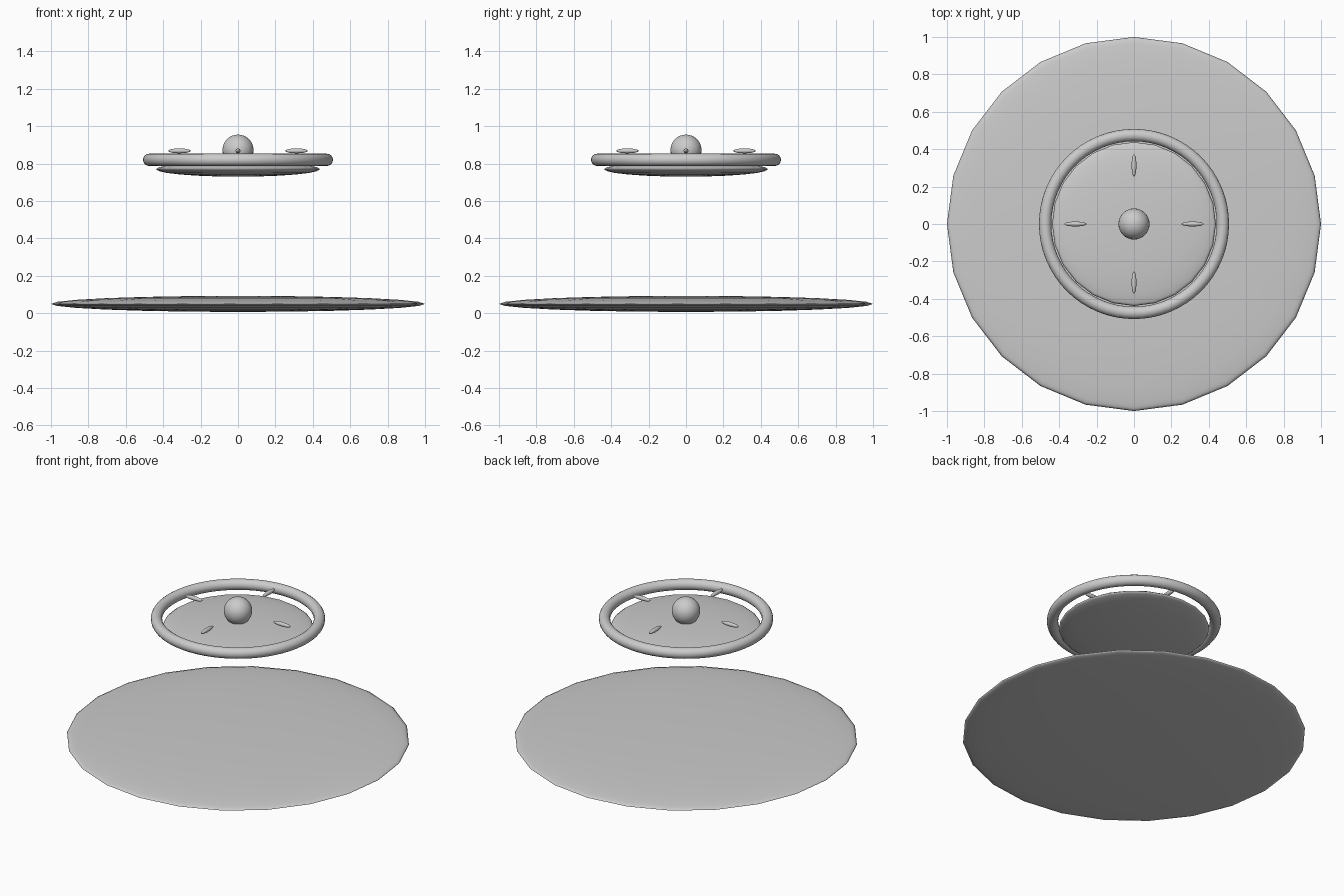
import bpy
from math import pi, cos, sin

if "Cube" in bpy.data.objects:
    bpy.data.objects.remove(bpy.data.objects["Cube"])


def ellipsoid(name, loc, scale, segs=24, rings=12, rot=0):
    bpy.ops.mesh.primitive_uv_sphere_add(segments=segs, ring_count=rings, radius=1,
                                         location=loc, rotation=(0, 0, rot))
    o = bpy.context.object
    o.name = name
    o.scale = scale
    bpy.ops.object.shade_smooth()
    return o


# Wide lens-shaped base and smaller floating dish
ellipsoid("base_disc", (0, 0, 0.05), (1, 1, 0.043))
ellipsoid("upper_dish", (0, 0, 0.77), (0.438, 0.438, 0.04))

# Ring around the dish
bpy.ops.mesh.primitive_torus_add(location=(0, 0, 0.82), major_radius=0.475,
                                 minor_radius=0.033, major_segments=64, minor_segments=16)
bpy.context.object.name = "rim_ring"
bpy.ops.object.shade_smooth()

# Central knob
ellipsoid("centre_knob", (0, 0, 0.872), (0.083, 0.083, 0.083), 32, 16)

# Four slim pods pointing outwards
for i in range(4):
    a = i * pi / 2
    ellipsoid(f"pod_{i + 1}", (0.313 * cos(a), 0.313 * sin(a), 0.868),
              (0.06, 0.013, 0.013), 24, 12, a)
